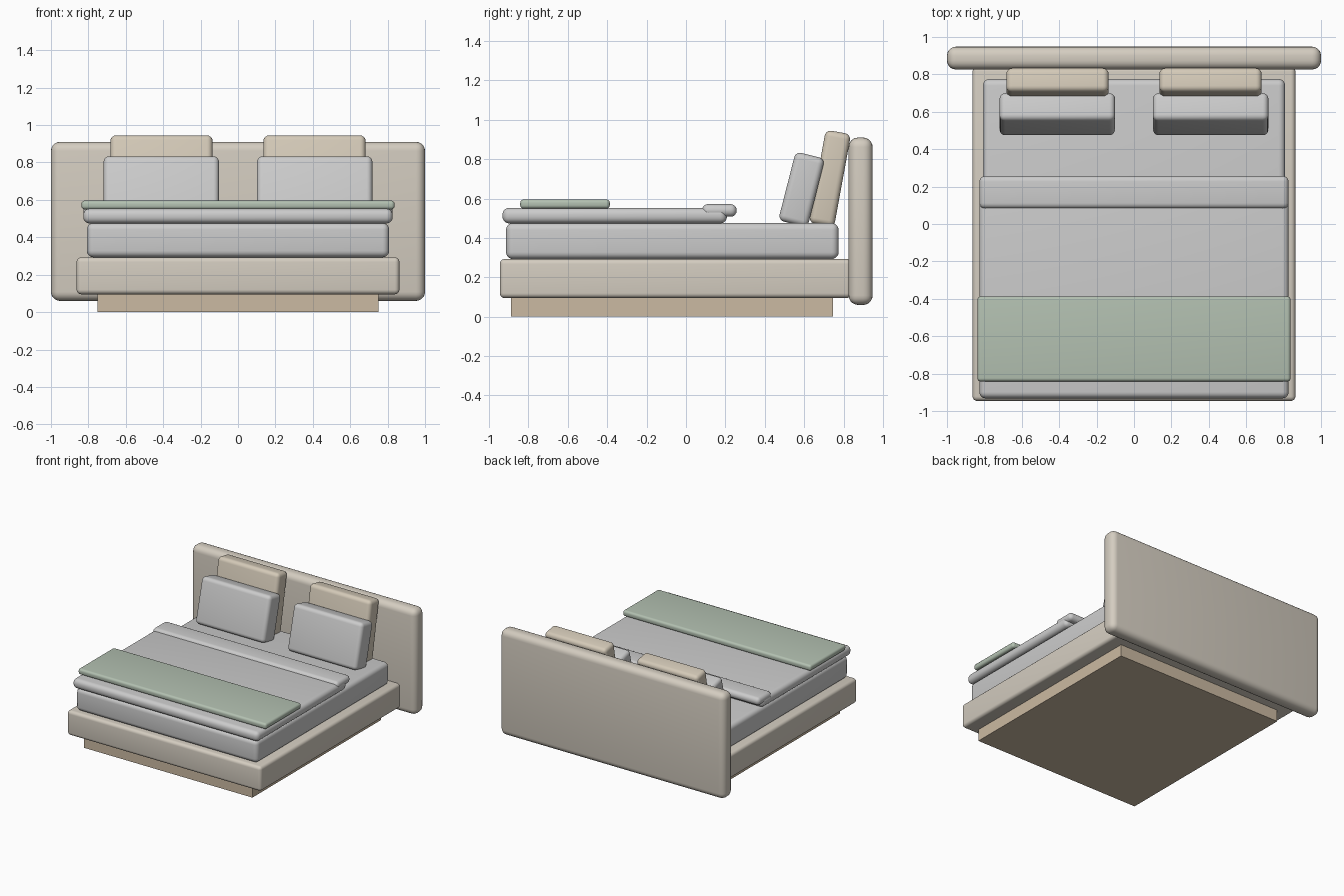
import bpy
from mathutils import Matrix

if "Cube" in bpy.data.objects:
    bpy.data.objects.remove(bpy.data.objects["Cube"])


def material(name, rgb):
    m = bpy.data.materials.new(name)
    m.diffuse_color = (*rgb, 1)
    m.use_nodes = True
    m.node_tree.nodes["Principled BSDF"].inputs["Base Color"].default_value = m.diffuse_color
    return m


FABRIC = material("beige_fabric", (0.66, 0.61, 0.53))
CUSHION = material("tan_fabric", (0.66, 0.59, 0.48))
WOOD = material("pale_wood", (0.60, 0.49, 0.36))
LINEN = material("white_linen", (0.80, 0.80, 0.78))
GREEN = material("sage_wool", (0.45, 0.53, 0.44))


def box(name, x, y, z, bevel, mat, tilt=0.0):
    """Rounded box from (min, max) ranges, tilted about x through its centre."""
    bpy.ops.mesh.primitive_cube_add(size=1)
    ob = bpy.context.object
    ob.name = name
    size = [b - a for a, b in (x, y, z)]
    ob.data.transform(Matrix.Diagonal((*size, 1)))
    ob.location = [(a + b) / 2 for a, b in (x, y, z)]
    ob.rotation_euler.x = tilt
    ob.data.materials.append(mat)
    if bevel:
        mod = ob.modifiers.new("round", 'BEVEL')
        mod.width = bevel
        mod.segments = 5
        mod.limit_method = 'NONE'
        bpy.ops.object.modifier_apply(modifier=mod.name)
        bpy.ops.object.shade_smooth_by_angle(angle=0.6)
    return ob


def wide(name, half, y, z, bevel, mat):
    return box(name, (-half, half), y, z, bevel, mat)


# frame
wide("plinth", 0.75, (-0.888, 0.746), (0, 0.096), 0, WOOD)
wide("bed_base", 0.863, (-0.946, 0.84), (0.095, 0.293), 0.025, FABRIC)
wide("headboard", 1.0, (0.826, 0.948), (0.06, 0.91), 0.048, FABRIC)

# bedding
wide("mattress", 0.808, (-0.914, 0.775), (0.293, 0.476), 0.035, LINEN)
wide("duvet", 0.827, (-0.932, 0.208), (0.474, 0.553), 0.034, LINEN)
wide("duvet_fold", 0.826, (0.082, 0.257), (0.508, 0.572), 0.03, LINEN)
wide("throw", 0.837, (-0.842, -0.387), (0.549, 0.596), 0.018, GREEN)


def pillow(name, cx, cy, cz, w, d, h, tilt, mat):
    box(name, (cx - w / 2, cx + w / 2), (cy - d / 2, cy + d / 2),
        (cz - h / 2, cz + h / 2), 0.03, mat, tilt)


# leaning pillows, one pair per side
for side, s in (("left", -1), ("right", 1)):
    pillow("back_pillow_" + side, s * 0.409, 0.731, 0.702,
           0.546, 0.13, 0.48, -0.18, CUSHION)
    pillow("front_pillow_" + side, s * 0.41, 0.587, 0.646,
           0.617, 0.153, 0.36, -0.25, LINEN)
